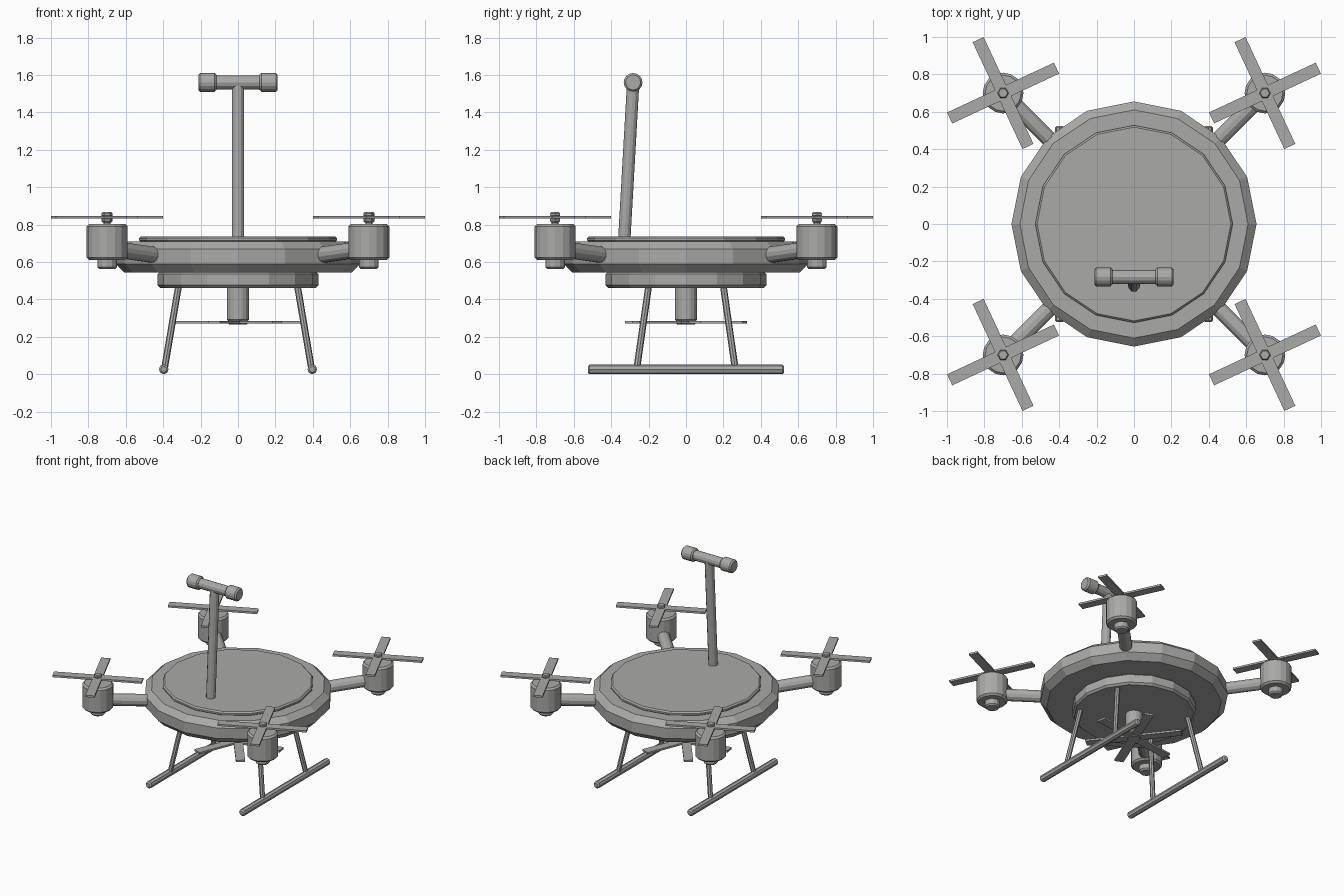
import bpy, bmesh, math
from mathutils import Vector, Matrix

if "Cube" in bpy.data.objects:
    bpy.data.objects.remove(bpy.data.objects["Cube"])

grey = bpy.data.materials.new("grey")
grey.diffuse_color = (0.4, 0.4, 0.39, 1)
grey.use_nodes = True
grey.node_tree.nodes["Principled BSDF"].inputs["Base Color"].default_value = grey.diffuse_color


def finish(name, bm):
    bmesh.ops.recalc_face_normals(bm, faces=bm.faces[:])
    mesh = bpy.data.meshes.new(name)
    bm.to_mesh(mesh)
    bm.free()
    mesh.materials.append(grey)
    ob = bpy.data.objects.new(name, mesh)
    bpy.context.collection.objects.link(ob)
    return ob


def lathe(name, profile, sides, loc=(0, 0, 0), axis=(0, 0, 1)):
    """Closed turned solid from (radius, height) pairs, along an axis."""
    bm = bmesh.new()
    turn = Vector((0, 0, 1)).rotation_difference(Vector(axis)).to_matrix()
    rings = []
    for r, h in profile:
        rings.append([bm.verts.new(Vector(loc) + turn @ Vector((
            r * math.cos(math.tau * i / sides), r * math.sin(math.tau * i / sides), h)))
            for i in range(sides)])
    for a, b in zip(rings, rings[1:]):
        for i in range(sides):
            j = (i + 1) % sides
            bm.faces.new((a[i], a[j], b[j], b[i]))
    bm.faces.new(rings[0][::-1])
    bm.faces.new(rings[-1])
    return finish(name, bm)


def drum(name, r, z0, z1, sides, bevel, loc=(0, 0, 0), axis=(0, 0, 1)):
    """Cylinder with chamfered rims."""
    return lathe(name, [(r - bevel, z0), (r, z0 + bevel), (r, z1 - bevel), (r - bevel, z1)],
                 sides, loc, axis)


def rod(name, a, b, r, sides):
    d = Vector(b) - Vector(a)
    return lathe(name, [(r, 0), (r, d.length)], sides, a, d.normalized())


def propeller(name, loc, bars, half, start):
    """Flat bars crossing at the hub."""
    bm = bmesh.new()
    for k in range(bars):
        m = (Matrix.Translation(loc) @ Matrix.Rotation(start + math.pi * k / bars, 4, 'Z')
             @ Matrix.Diagonal((2 * half, 0.065, 0.014, 1)))
        bmesh.ops.create_cube(bm, size=1, matrix=m)
    return finish(name, bm)


# round platform
lathe("deck", [(0.61, 0.545), (0.655, 0.59), (0.655, 0.67), (0.61, 0.71)], 16)
drum("standing_plate", 0.528, 0.705, 0.737, 16, 0.01)
drum("under_ring", 0.43, 0.462, 0.55, 16, 0.014)

# steering post and handlebar
rod("steering_post", (0, -0.33, 0.72), (0, -0.283, 1.55), 0.033, 12)
bar = (0, -0.283, 1.56)
rod("handlebar", (-0.13, *bar[1:]), (0.13, *bar[1:]), 0.037, 12)
for s in (-1, 1):
    drum("grip", 0.05, 0.115, 0.212, 16, 0.01, bar, (s, 0, 0))

# four arms with motors and rotors
for sx in (-1, 1):
    for sy in (-1, 1):
        c = (sx * 0.7, sy * 0.7, 0)
        rod("arm", (sx * 0.43, sy * 0.43, 0.635), (sx * 0.66, sy * 0.66, 0.668), 0.044, 12)
        drum("motor", 0.109, 0.61, 0.803, 16, 0.013, c)
        drum("motor_cap", 0.052, 0.562, 0.62, 12, 0.01, c)
        rod("rotor_shaft", (c[0], c[1], 0.79), (c[0], c[1], 0.85), 0.018, 8)
        drum("rotor_spacer", 0.03, 0.812, 0.836, 6, 0.006, c)
        drum("rotor_nut", 0.03, 0.842, 0.866, 6, 0.006, c)
        propeller("rotor", (c[0], c[1], 0.84), 2, 0.315, math.radians(25))

# lower lift motor
drum("lower_motor", 0.06, 0.285, 0.47, 16, 0.008)
drum("lower_hub", 0.05, 0.265, 0.29, 12, 0.005)
propeller("lower_rotor", (0, 0, 0.277), 3, 0.34, math.radians(8))

# landing skids and legs
for sx in (-1, 1):
    drum("skid", 0.026, -0.525, 0.525, 8, 0.01, (sx * 0.397, 0, 0.026), (0, 1, 0))
    for sy in (-1, 1):
        rod("leg", (sx * 0.393, sy * 0.263, 0.03), (sx * 0.318, sy * 0.2, 0.47), 0.018, 8)
